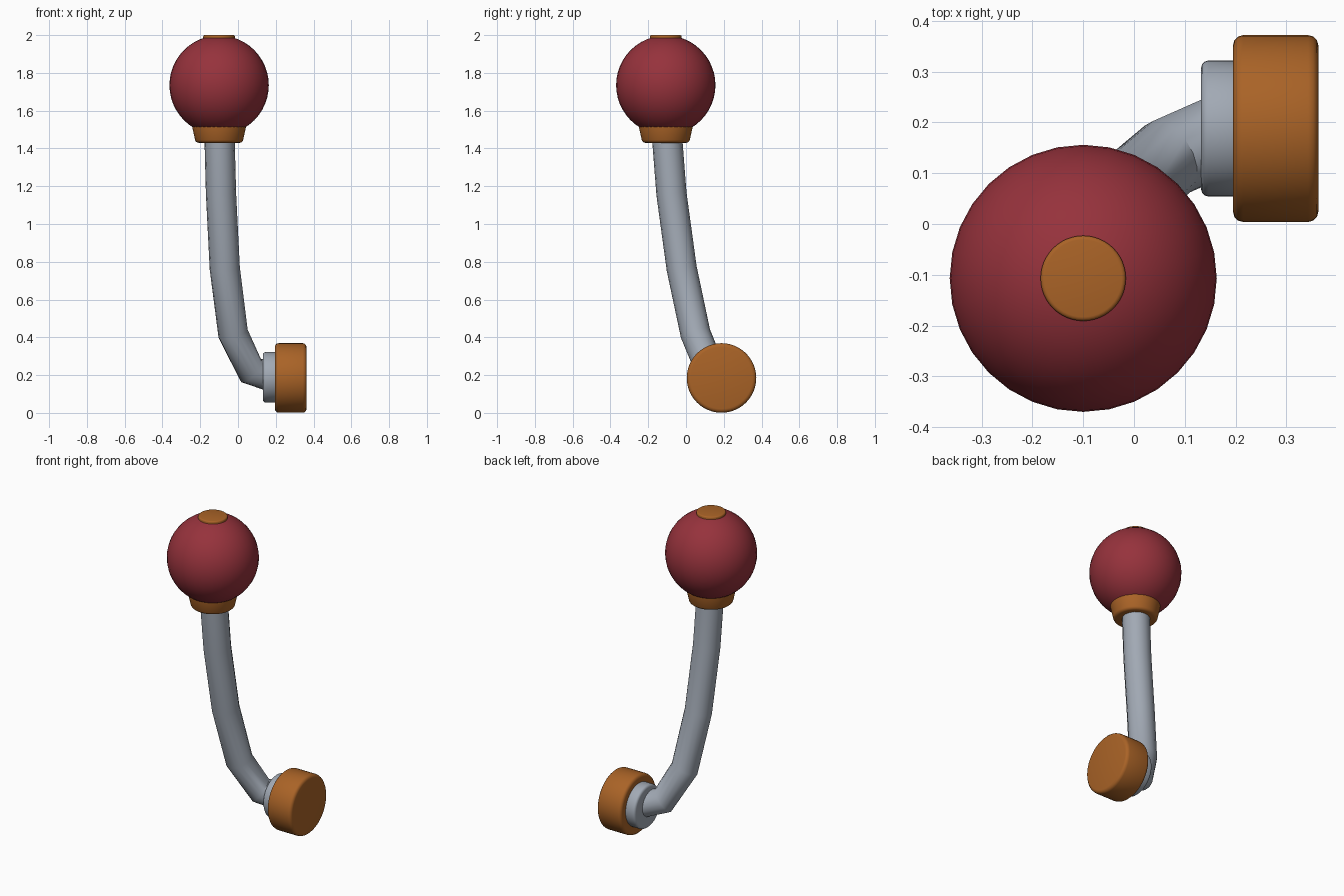
import bpy
import math
from mathutils import Matrix

cube = bpy.data.objects.get("Cube")
if cube:
    bpy.data.objects.remove(cube)


def material(name, rgb):
    mat = bpy.data.materials.new(name)
    mat.use_nodes = True
    mat.diffuse_color = (*rgb, 1)
    mat.node_tree.nodes["Principled BSDF"].inputs["Base Color"].default_value = (*rgb, 1)
    return mat


RED = material("deep red", (0.305, 0.032, 0.045))
BRONZE = material("orange bronze", (0.40, 0.125, 0.02))
STEEL = material("blue grey steel", (0.36, 0.40, 0.46))


def finish(obj, name, mat, bevel=0):
    """Name, colour, round and smooth the active object."""
    obj.name = name
    obj.data.materials.clear()
    obj.data.materials.append(mat)
    if bevel:
        mod = obj.modifiers.new("rounded edges", "BEVEL")
        mod.width = bevel
        mod.segments = 3
        mod.limit_method = "ANGLE"
        mod.angle_limit = math.radians(40)
        bpy.ops.object.modifier_apply(modifier=mod.name)
    bpy.ops.object.shade_smooth_by_angle(angle=math.radians(40))


def drum(name, mat, start, length, r1, r2, bevel, sideways=False):
    """Disc or taper starting at a point and running along +z or +x."""
    bpy.ops.mesh.primitive_cone_add(vertices=48, radius1=r1, radius2=r2, depth=length)
    obj = bpy.context.object
    turn = Matrix.Rotation(math.radians(90), 4, "Y") if sideways else Matrix()
    obj.data.transform(Matrix.Translation(start) @ turn
                       @ Matrix.Translation((0, 0, length / 2)))
    finish(obj, name, mat, bevel)


# Ball grip with its collar and top cap
BX, BY = -0.1, -0.107
bpy.ops.mesh.primitive_uv_sphere_add(segments=32, ring_count=24, radius=0.263,
                                     location=(BX, BY, 1.735))
finish(bpy.context.object, "ball_grip", RED)
drum("grip_collar", BRONZE, (BX, BY, 1.43), 0.11, 0.124, 0.148, 0.015)
drum("grip_cap", BRONZE, (BX, BY, 1.95), 0.05, 0.084, 0.084, 0.008)

# Bent shaft
path = [(-0.1, -0.105, 1.55), (-0.097, -0.098, 1.43), (-0.09, -0.077, 1.16),
        (-0.07, -0.023, 0.765), (-0.026, 0.05, 0.42),
        (0.068, 0.13, 0.225), (0.17, 0.175, 0.195)]
curve = bpy.data.curves.new("shaft", "CURVE")
curve.dimensions = "3D"
curve.bevel_depth = 0.08
curve.bevel_resolution = 6
curve.use_fill_caps = True
spline = curve.splines.new("POLY")
spline.points.add(len(path) - 1)
for point, co in zip(spline.points, path):
    point.co = (*co, 1)
shaft = bpy.data.objects.new("shaft", curve)
bpy.context.collection.objects.link(shaft)
bpy.ops.object.select_all(action="DESELECT")
shaft.select_set(True)
bpy.context.view_layer.objects.active = shaft
bpy.ops.object.convert(target="MESH")
finish(bpy.context.object, "shaft", STEEL)

# Pivot at the foot of the shaft
drum("pivot_flange", STEEL, (0.132, 0.188, 0.188), 0.09, 0.134, 0.134, 0.015, True)
drum("pivot_knob", BRONZE, (0.195, 0.188, 0.185), 0.168, 0.184, 0.184, 0.02, True)
